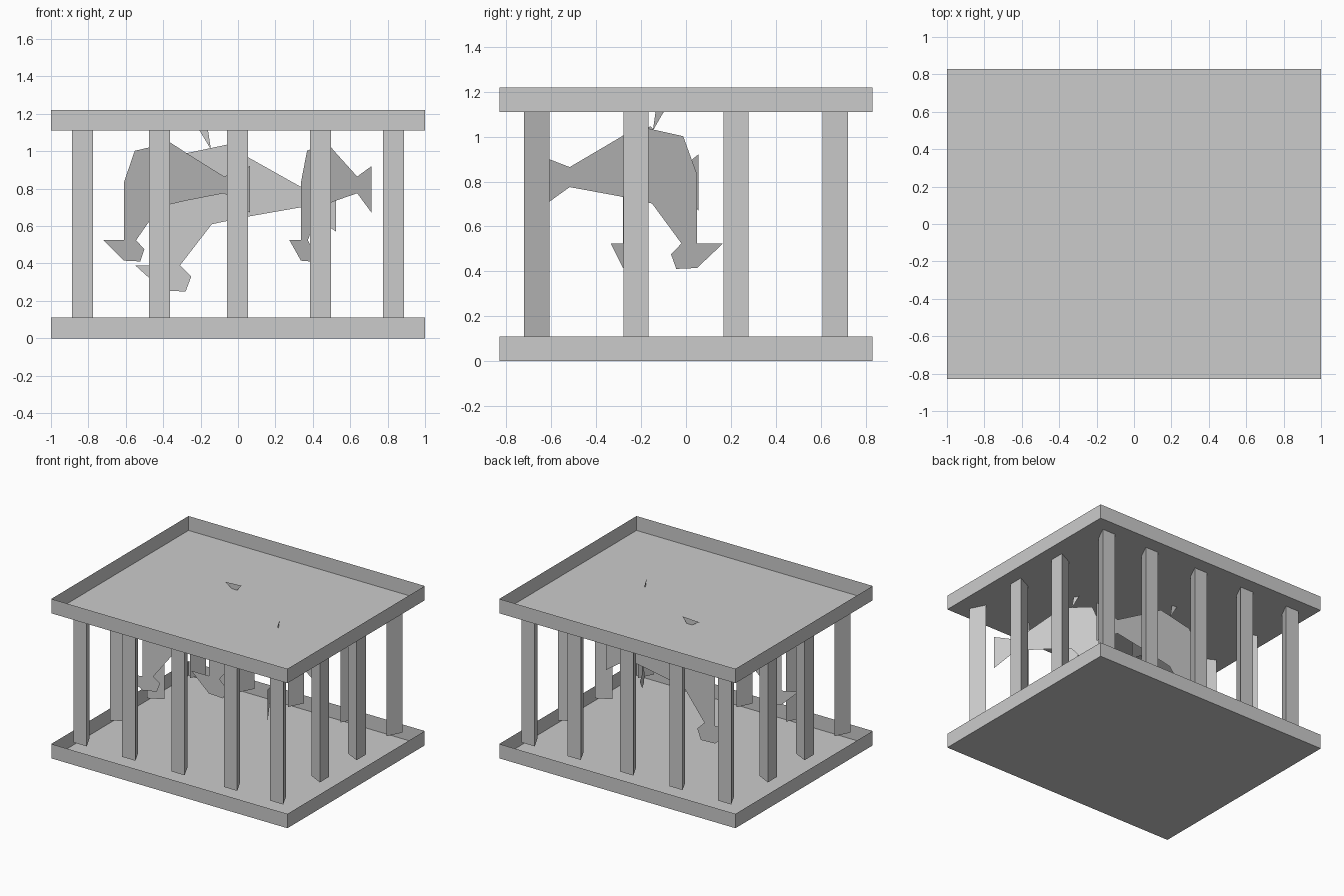
import bpy, bmesh, math
from mathutils import Vector

if "Cube" in bpy.data.objects:
    bpy.data.objects.remove(bpy.data.objects["Cube"])


def make_object(name, bm):
    mesh = bpy.data.meshes.new(name)
    bm.to_mesh(mesh)
    bm.free()
    obj = bpy.data.objects.new(name, mesh)
    bpy.context.collection.objects.link(obj)
    return obj


# Open thin-walled tray: a floor with four upright rim walls
def tray(name, z0, z1):
    bm = bmesh.new()
    bmesh.ops.create_cube(bm, size=1)
    for v in bm.verts:
        v.co = Vector((v.co.x * 2, v.co.y * 1.66, z0 if v.co.z < 0 else z1))
    bm.normal_update()
    lid = [f for f in bm.faces if f.normal.z > 0.9]
    bmesh.ops.delete(bm, geom=lid, context='FACES_ONLY')
    make_object(name, bm)


# Triangular bar with its flat side facing outward along (nx, ny)
def bar(name, x, y, nx, ny):
    h = 0.056
    bm = bmesh.new()
    section = [(h, -h), (h, h), (-h, 0)]
    base = [bm.verts.new((x + o * nx - s * ny, y + o * ny + s * nx, 0.11))
            for o, s in section]
    face = bm.faces.new(base)
    res = bmesh.ops.extrude_face_region(bm, geom=[face])
    for v in res['geom']:
        if isinstance(v, bmesh.types.BMVert):
            v.co.z = 1.11
    bmesh.ops.recalc_face_normals(bm, faces=bm.faces)
    make_object(name, bm)


BODY = [(-.40, .39), (-.31, .39), (-.14, .61), (.05, .65), (.335, .70),
        (.335, .81), (.05, .97), (-.06, 1.035), (-.32, .98), (-.40, .77)]
HEAD = [(-.40, .255), (-.28, .25), (-.25, .33), (-.31, .39), (-.40, .39)]
BEAK = [(-.55, .39), (-.40, .255), (-.40, .39)]
TAIL = [(.335, .70), (.525, .57), (.525, .88), (.335, .81)]
CREST = [(-.145, 1.01), (-.16, 1.11), (-.123, 1.154), (-.267, 1.147), (-.205, 1.11)]


# Flat cut-out creature, stretched between its beak tip and tail end
def creature(name, beak, tail, z_mid, scale, crest=True):
    a, b = Vector(beak), Vector(tail)
    bm = bmesh.new()
    for part in [BODY, HEAD, BEAK, TAIL] + ([CREST] if crest else []):
        verts = []
        for px, pz in part:
            p = a.lerp(b, (px + .55) / 1.075)
            verts.append(bm.verts.new((p.x, p.y, z_mid + scale * (pz - .755))))
        bm.faces.new(verts)
    bmesh.ops.remove_doubles(bm, verts=bm.verts, dist=1e-4)
    bmesh.ops.triangulate(bm, faces=bm.faces)
    make_object(name, bm)


tray("bottom_tray", 0, 0.11)
tray("top_tray", 1.11, 1.22)

# Bars along the front and back, then two on each side
for i, x in enumerate((-.832, -.42, -.003, .442, .832)):
    bar(f"front_bar_{i}", x, -.665, 0, -1)
    bar(f"back_bar_{i}", x, .665, 0, 1)
for i, y in enumerate((-.222, .222)):
    bar(f"left_bar_{i}", -.832, y, -1, 0)
    bar(f"right_bar_{i}", .832, y, 1, 0)

# Three flat creatures inside the cage
creature("back_creature", (-.55, .22), (.525, .22), .755, 1.0)
creature("left_creature", (-.72, -.335), (.065, .055), .82, .81, crest=False)
creature("right_creature", (.275, .165), (.715, -.665), .82, .81)
